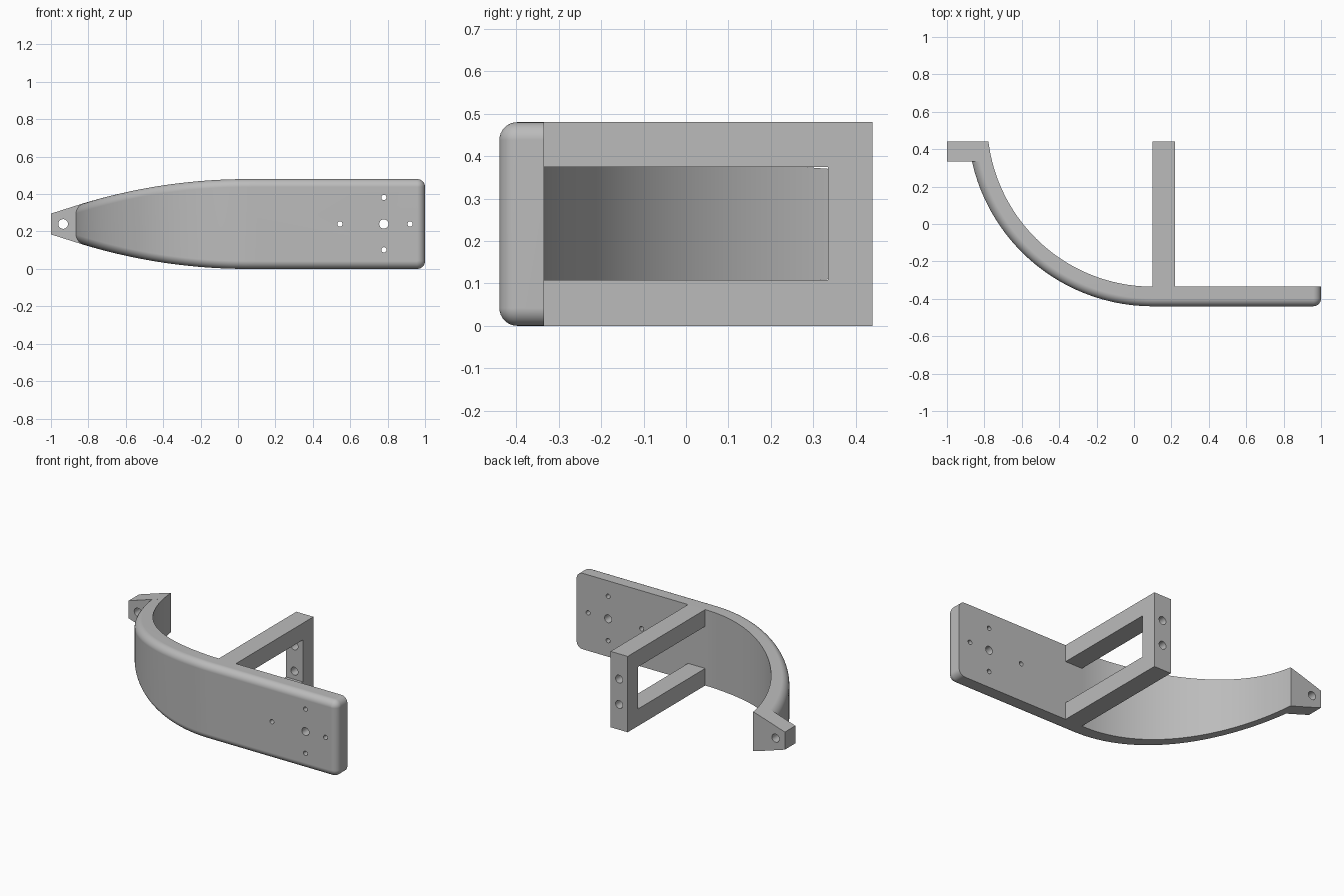
import bpy, bmesh
from math import sin, cos, acos, pi, sqrt
from mathutils import Matrix

cube = bpy.data.objects.get("Cube")
if cube:
    bpy.data.objects.remove(cube, do_unlink=True)

MID = 0.24                      # mid height, also half of the full height
FRONT, BACK, THICK = -0.44, 0.44, 0.105
BEND_X, BEND_Y, BEND_R = 0.1, 0.55, 0.99
FILLET = 0.042
TAPER_R, TAPER_X, TIP_X = 3.03, 0.05, -0.87

grey = bpy.data.materials.new("plain grey")
grey.use_nodes = True
grey.diffuse_color = (0.5, 0.5, 0.5, 1)
grey.node_tree.nodes["Principled BSDF"].inputs["Base Color"].default_value = (0.5, 0.5, 0.5, 1)


def half_height(x):
    """Half height of the tapering outline at x."""
    if x >= TAPER_X:
        return MID
    run = TAPER_X - max(x, TIP_X)
    rise = sqrt(TAPER_R ** 2 - run ** 2)
    return MID - (TAPER_R - rise) - max(TIP_X - x, 0) * run / rise


def make_object(name, bm):
    bmesh.ops.recalc_face_normals(bm, faces=bm.faces[:])
    mesh = bpy.data.meshes.new(name)
    bm.to_mesh(mesh)
    bm.free()
    mesh.materials.append(grey)
    ob = bpy.data.objects.new(name, mesh)
    bpy.context.collection.objects.link(ob)
    return ob


def mirrored_shell(name, rows):
    """Closed solid from rows of (x, y, half height), mirrored about mid height."""
    bm = bmesh.new()
    top = [[bm.verts.new((x, y, MID + h)) for x, y, h in row] for row in rows]
    low = [[bm.verts.new((x, y, MID - h)) for x, y, h in row] for row in rows]
    n, m = len(rows), len(rows[0])
    for i in range(n - 1):
        for k in range(m - 1):
            for g in (top, low):
                bm.faces.new((g[i][k], g[i + 1][k], g[i + 1][k + 1], g[i][k + 1]))
        for k in (0, m - 1):
            bm.faces.new((top[i][k], top[i + 1][k], low[i + 1][k], low[i][k]))
    for i in (0, n - 1):
        for k in range(m - 1):
            bm.faces.new((top[i][k], top[i][k + 1], low[i][k + 1], low[i][k]))
    bmesh.ops.remove_doubles(bm, verts=bm.verts[:], dist=1e-5)
    return make_object(name, bm)


def add_box(bm, x, y, z):
    size = [b - a for a, b in (x, y, z)]
    mid = [(a + b) / 2 for a, b in (x, y, z)]
    bmesh.ops.create_cube(bm, size=1, matrix=Matrix.Translation(mid) @ Matrix.Diagonal((*size, 1)))


def cut(ob, holes, y, window=None):
    """Drill (x, z, radius) holes along y, and an optional box opening."""
    bm = bmesh.new()
    for x, z, r in holes:
        place = Matrix.Translation((x, y, z)) @ Matrix.Rotation(pi / 2, 4, "X")
        bmesh.ops.create_cone(bm, cap_ends=True, segments=24, radius1=r, radius2=r,
                              depth=0.3, matrix=place)
    if window:
        add_box(bm, *window)
    cutter = make_object("cutter", bm)
    cutter.hide_render = True
    mod = ob.modifiers.new("cut", "BOOLEAN")
    mod.operation, mod.solver, mod.object = "DIFFERENCE", "EXACT", cutter
    mod.use_self = bool(window)
    bpy.context.view_layer.objects.active = ob
    bpy.ops.object.modifier_apply(modifier=mod.name)
    bpy.data.objects.remove(cutter, do_unlink=True)


# Curved plate: section is (depth from front, inset from outline)
section = [(FILLET * (1 - cos(t)), FILLET * (1 - sin(t))) for t in (pi / 16 * k for k in range(9))]
section.append((THICK, 0))
rows = []
bend_end = acos((BEND_Y - BACK) / (BEND_R - THICK))
for s in range(48, -1, -1):
    phi = bend_end * s / 48
    row = []
    for d, inset in section:
        x = BEND_X - (BEND_R - d) * sin(phi)
        row.append((x, BEND_Y - (BEND_R - d) * cos(phi), half_height(x) - inset))
    rows.append(row)
for s in range(9):              # rounded corners of the straight end
    a = pi / 16 * s
    rows.append([(1 - FILLET + (FILLET - i) * sin(a), FRONT + d,
                  MID - FILLET + (FILLET - i) * cos(a)) for d, i in section])
plate = mirrored_shell("curved_plate", rows)
small, large = 0.014, 0.025
cut(plate, [(0.78, MID, large), (0.78, 0.382, small), (0.78, 0.102, small),
            (0.92, MID, small), (0.545, MID, small)], FRONT + THICK / 2)

# Tapered end tab
columns = [(-1, -1), (TIP_X, TIP_X), (-0.82, -0.82), (-0.765, -0.779)]
tab = mirrored_shell("end_tab", [[(a, BACK - THICK, half_height(a)), (b, BACK, half_height(b))]
                                 for a, b in columns])
cut(tab, [(-0.935, MID, 0.026)], BACK - THICK / 2)

# Rectangular mounting frame
bm = bmesh.new()
add_box(bm, (0.1, 0.22), (FRONT + THICK, BACK), (0, 2 * MID))
frame = make_object("mounting_frame", bm)
cut(frame, [(0.16, 0.16, large), (0.16, 0.32, large)], BACK,
    ((0, 0.3), (-0.5, BACK - THICK), (0.108, 0.374)))

# Smooth rounded surfaces, sharp machined edges
for ob in (plate, tab, frame):
    bpy.ops.object.select_all(action="DESELECT")
    ob.select_set(True)
    bpy.context.view_layer.objects.active = ob
    bpy.ops.object.shade_smooth_by_angle(angle=pi / 6)
    weighted = ob.modifiers.new("flat faces", "WEIGHTED_NORMAL")
    weighted.keep_sharp = True
